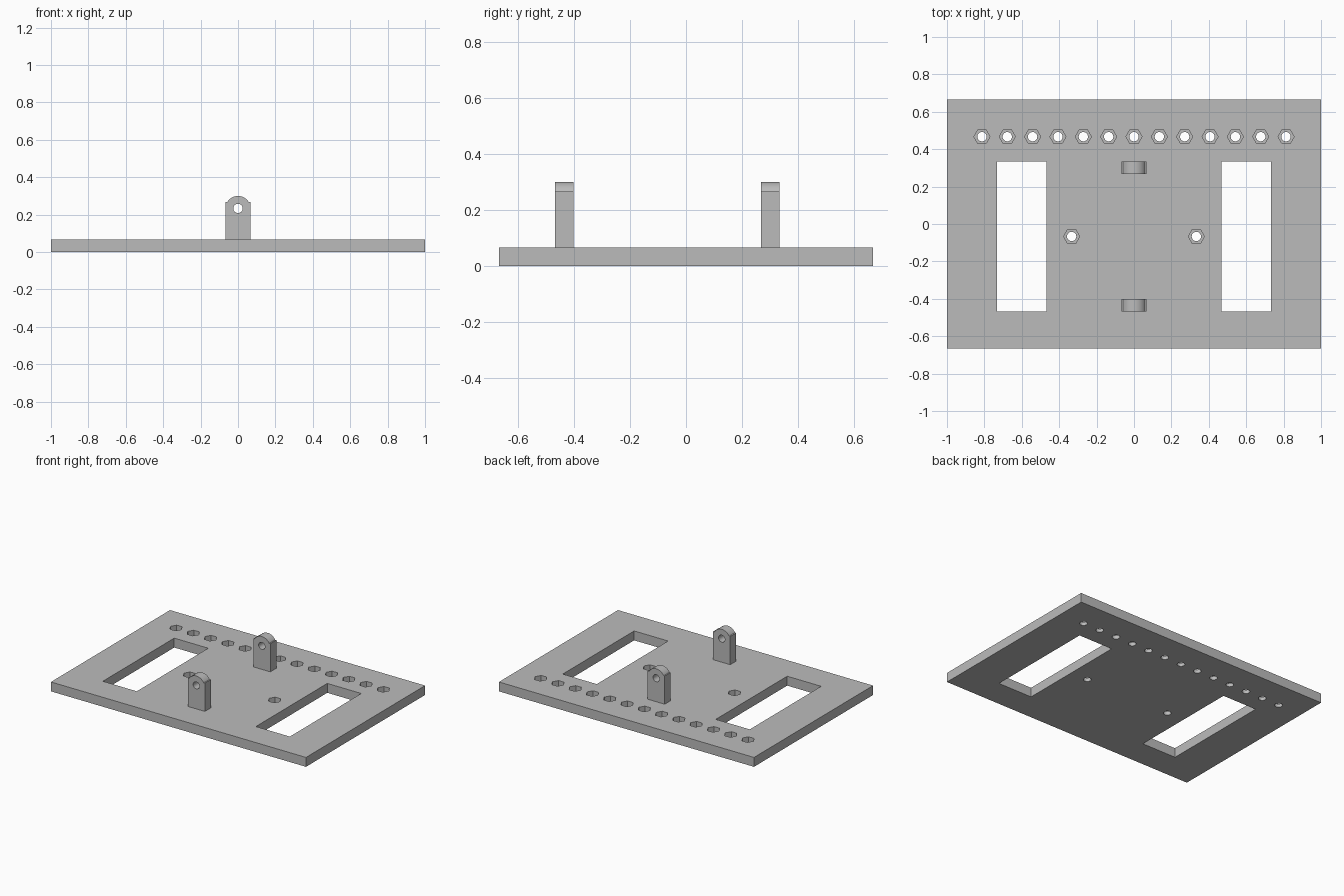
import bpy, bmesh, math
from mathutils import Matrix, Vector

default = bpy.data.objects.get("Cube")
if default:
    bpy.data.objects.remove(default, do_unlink=True)

THICK = 0.0667
HOLE_R = 0.025
NUT_R = 0.043
NUT_DEPTH = 0.042

grey = bpy.data.materials.new("matte grey")
grey.use_nodes = True
colour = (0.5, 0.5, 0.5, 1)
grey.diffuse_color = colour
grey.node_tree.nodes["Principled BSDF"].inputs["Base Color"].default_value = colour


def make_object(name, bm):
    bmesh.ops.recalc_face_normals(bm, faces=bm.faces)
    mesh = bpy.data.meshes.new(name)
    bm.to_mesh(mesh)
    bm.free()
    mesh.materials.append(grey)
    obj = bpy.data.objects.new(name, mesh)
    bpy.context.collection.objects.link(obj)
    return obj


def add_box(bm, low, high):
    low, high = Vector(low), Vector(high)
    matrix = Matrix.Translation((low + high) / 2) @ Matrix.Diagonal((*(high - low), 1))
    bmesh.ops.create_cube(bm, size=1, matrix=matrix)


def add_cylinder(bm, radius, depth, sides, matrix):
    bmesh.ops.create_cone(bm, cap_ends=True, segments=sides, radius1=radius,
                          radius2=radius, depth=depth, matrix=matrix)


def cut(obj, bm):
    """Subtract the shapes in bm from obj and bake the result."""
    cutter = make_object("cutter", bm)
    cutter.hide_render = True
    mod = obj.modifiers.new("cut", "BOOLEAN")
    mod.operation = "DIFFERENCE"
    mod.solver = "EXACT"
    mod.object = cutter
    graph = bpy.context.evaluated_depsgraph_get()
    mesh = bpy.data.meshes.new_from_object(obj.evaluated_get(graph))
    obj.modifiers.clear()
    obj.data = mesh
    bpy.data.objects.remove(cutter, do_unlink=True)


def smooth(obj):
    obj.data.shade_smooth()
    obj.data.set_sharp_from_angle(angle=math.radians(30))


# Base plate
bm = bmesh.new()
add_box(bm, (-1, -0.6667, 0), (1, 0.6667, THICK))
plate = make_object("base_plate", bm)

# Rectangular windows on both sides
bm = bmesh.new()
for low_x, high_x in ((-0.7333, -0.4667), (0.4667, 0.7333)):
    add_box(bm, (low_x, -0.4667, -0.1), (high_x, 0.3333, 0.2))
cut(plate, bm)

# Bolt holes with hexagonal nut recesses: a back row and a middle pair
spots = [(i * 0.1355, 0.4667) for i in range(-6, 7)]
spots += [(-0.3333, -0.0667), (0.3333, -0.0667)]

recesses = bmesh.new()
holes = bmesh.new()
for x, y in spots:
    centre = Matrix.Translation((x, y, THICK - NUT_DEPTH + 0.1))
    # corners of each hexagon point along x
    add_cylinder(recesses, NUT_R, 0.2, 6, centre @ Matrix.Rotation(math.pi / 2, 4, "Z"))
    add_cylinder(holes, HOLE_R, 0.4, 24, Matrix.Translation((x, y, 0)))
cut(plate, recesses)
cut(plate, holes)
smooth(plate)


# Upright lugs: square shoulders, rounded top and a cross hole
def lug(name, y, half=0.0667, axis=0.2333, shoulder=0.2667, width=0.0667):
    start = math.asin((shoulder - axis) / half)
    profile = [(-half, THICK), (half, THICK), (half, shoulder)]
    for i in range(17):
        a = start + (math.pi - 2 * start) * i / 16
        profile.append((half * math.cos(a), axis + half * math.sin(a)))
    profile.append((-half, shoulder))
    bm = bmesh.new()
    face = bm.faces.new([bm.verts.new((x, y, z)) for x, z in profile])
    side = bmesh.ops.extrude_face_region(bm, geom=[face])["geom"]
    bmesh.ops.translate(bm, vec=(0, width, 0),
                        verts=[v for v in side if isinstance(v, bmesh.types.BMVert)])
    obj = make_object(name, bm)
    bm = bmesh.new()
    add_cylinder(bm, HOLE_R, 0.3, 24, Matrix.Translation((0, y, axis))
                 @ Matrix.Rotation(math.pi / 2, 4, "X"))
    cut(obj, bm)
    smooth(obj)


lug("front_lug", -0.4667)
lug("back_lug", 0.2667)
